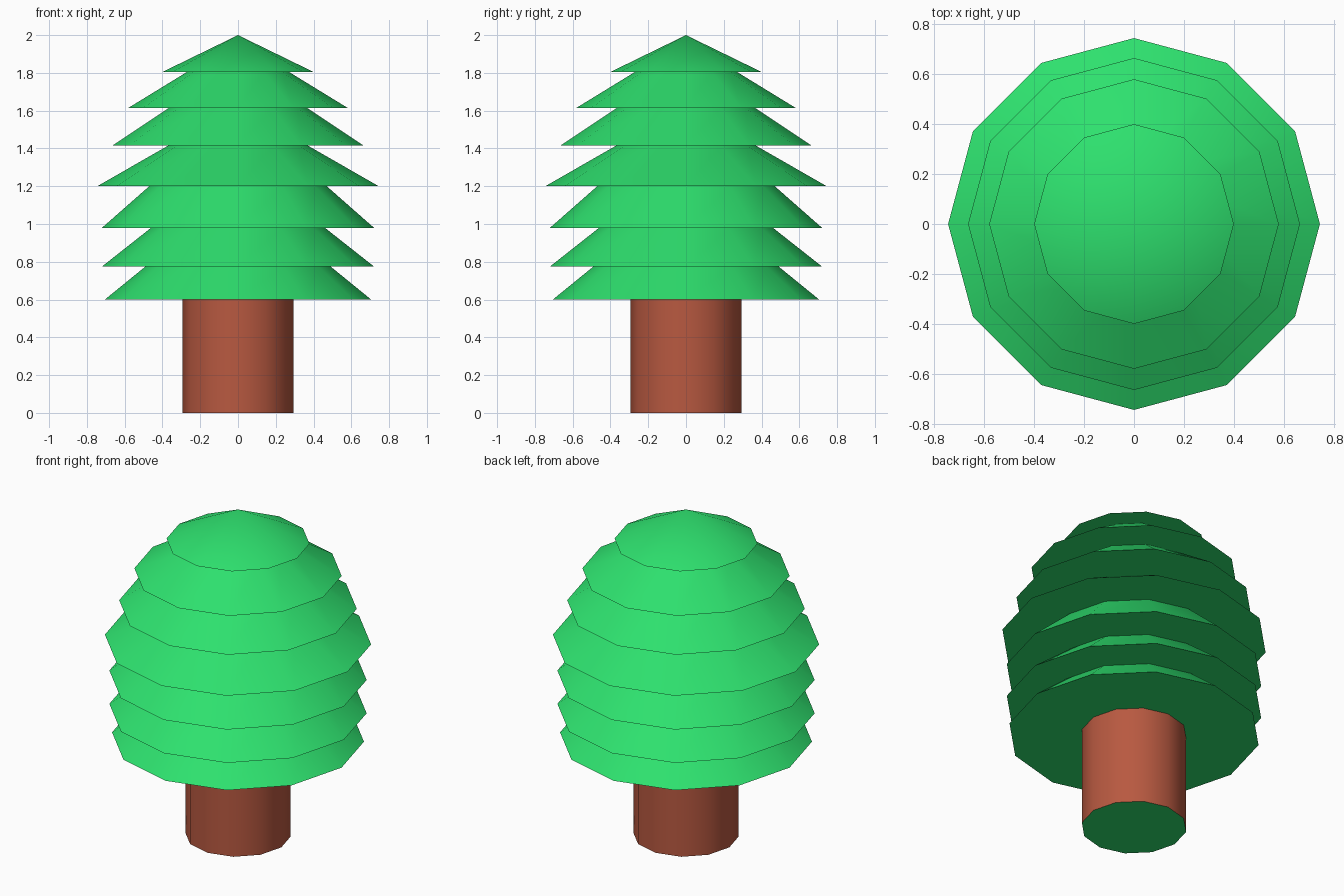
import bpy, bmesh, math

if "Cube" in bpy.data.objects:
    bpy.data.objects.remove(bpy.data.objects["Cube"])

SIDES = 12


def material(name, color):
    m = bpy.data.materials.new(name)
    m.diffuse_color = (*color, 1)
    m.use_nodes = True
    m.node_tree.nodes["Principled BSDF"].inputs["Base Color"].default_value = m.diffuse_color
    return m


def lathe(name, profile, mats):
    """Turn a (radius, z) profile around the z axis; radius 0 makes a pole."""
    bm = bmesh.new()
    rings = []
    for r, z in profile:
        n = SIDES if r else 1
        rings.append([bm.verts.new((r * math.cos(math.tau * i / SIDES),
                                    r * math.sin(math.tau * i / SIDES), z))
                      for i in range(n)])
    for a, b in zip(rings, rings[1:]):
        for i in range(SIDES):
            j = (i + 1) % SIDES
            if len(b) == 1:
                bm.faces.new((a[i], a[j], b[0]))
            else:
                bm.faces.new((a[i], a[j], b[j], b[i]))
    # close the underside
    cap = bm.faces.new(list(reversed(rings[0])))
    cap.material_index = len(mats) - 1
    bmesh.ops.recalc_face_normals(bm, faces=bm.faces[:])
    mesh = bpy.data.meshes.new(name)
    bm.to_mesh(mesh)
    bm.free()
    for m in mats:
        mesh.materials.append(m)
    obj = bpy.data.objects.new(name, mesh)
    bpy.context.collection.objects.link(obj)
    bpy.ops.object.select_all(action='DESELECT')
    obj.select_set(True)
    bpy.context.view_layer.objects.active = obj
    bpy.ops.object.shade_smooth_by_angle(angle=math.radians(35))
    return obj


green = material("leaf_green", (0.027, 0.75, 0.156))
brown = material("bark_brown", (0.48, 0.10, 0.052))

# Trunk, with a green bottom face
lathe("trunk", [(0.295, 0.0), (0.295, 0.6)], [brown, green])

# Foliage tiers: rim height, rim radius, radius where the next tier begins
tiers = [
    (0.60, 0.705, 0.49),
    (0.775, 0.72, 0.46),
    (0.98, 0.72, 0.47),
    (1.20, 0.745, 0.37),
    (1.415, 0.665, 0.365),
    (1.615, 0.58, 0.27),
    (1.805, 0.40, 0.0),
]
tops = [t[0] for t in tiers[1:]] + [2.0]
profile = []
for (z, rim, neck), top in zip(tiers, tops):
    profile += [(rim, z), (neck, top)]
lathe("foliage", profile, [green])
